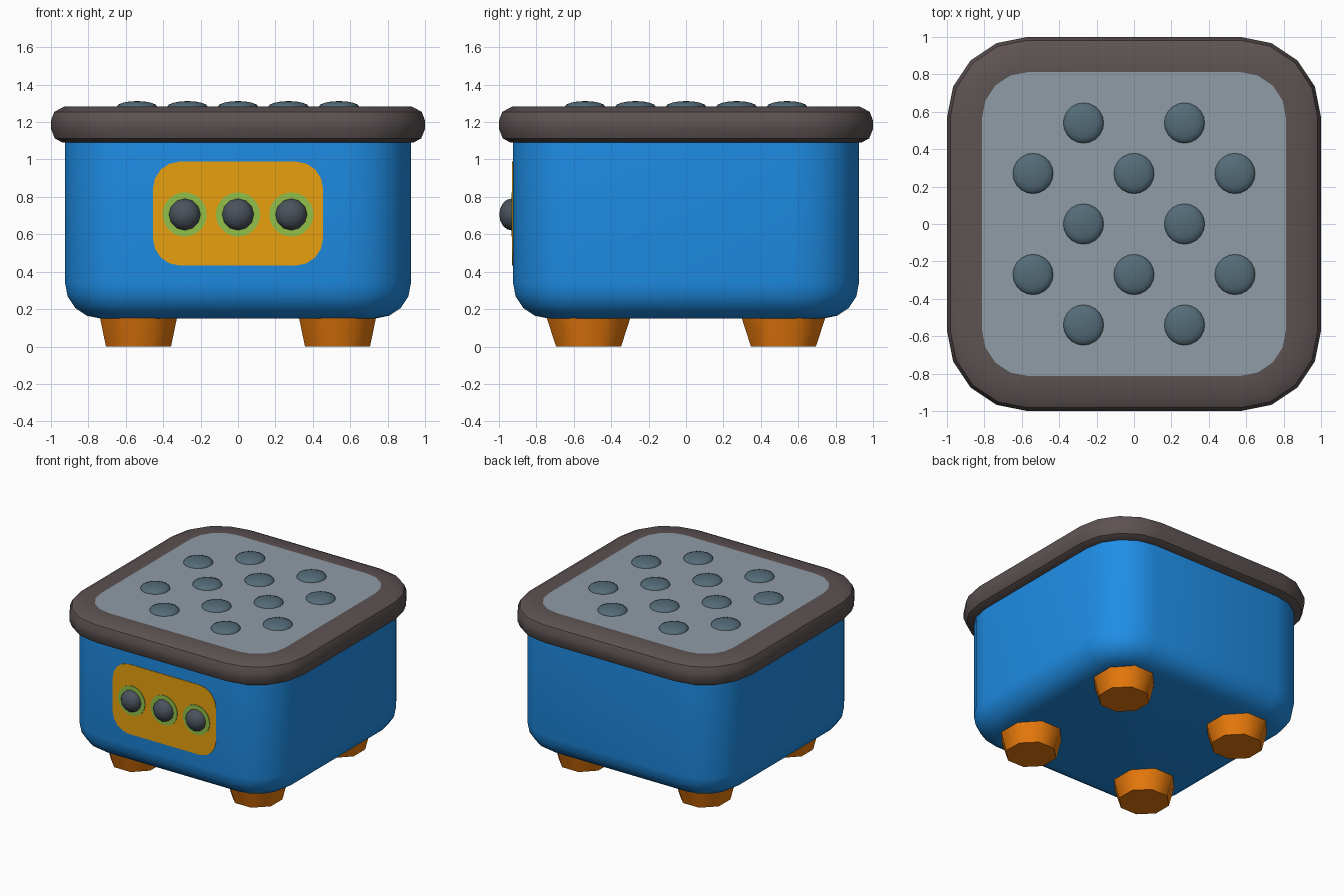
import bpy, bmesh, math
from mathutils import Matrix, Vector

if "Cube" in bpy.data.objects:
    bpy.data.objects.remove(bpy.data.objects["Cube"])


def material(name, r, g, b):
    def lin(c):
        c /= 255
        return c / 12.92 if c <= 0.04045 else ((c + 0.055) / 1.055) ** 2.4
    m = bpy.data.materials.new(name)
    m.diffuse_color = (lin(r), lin(g), lin(b), 1)
    m.use_nodes = True
    m.node_tree.nodes["Principled BSDF"].inputs["Base Color"].default_value = m.diffuse_color
    return m


BLUE = material("blue", 33, 150, 243)
BROWN = material("dark brown", 93, 82, 82)
GREY = material("plate grey", 144, 156, 166)
SLATE = material("slate", 84, 108, 120)
AMBER = material("amber", 238, 165, 15)
GREEN = material("green", 145, 192, 72)
DARK = material("dark grey", 74, 82, 92)
ORANGE = material("orange", 240, 126, 12)


def rounded_rect(hx, hy, r, seg=4):
    """Outline of a rounded rectangle, counter-clockwise."""
    pts = []
    for q, (sx, sy) in enumerate([(1, 1), (-1, 1), (-1, -1), (1, -1)]):
        for i in range(seg + 1):
            a = math.pi / 2 * (q + i / seg)
            pts.append((sx * (hx - r) + r * math.cos(a),
                        sy * (hy - r) + r * math.sin(a)))
    return pts


def ellipse(rx, ry, n, turn=0.0):
    return [(rx * math.cos(2 * math.pi * i / n + turn),
             ry * math.sin(2 * math.pi * i / n + turn)) for i in range(n)]


def loft(name, rings, mats, matrix=Matrix(), cap_mat=0, angle=35):
    """Closed solid through (outline, height) rings; the last cap may differ in colour."""
    bm = bmesh.new()
    loops = [[bm.verts.new((x, y, z)) for x, y in pts] for pts, z in rings]
    n = len(loops[0])
    for a, b in zip(loops, loops[1:]):
        for i in range(n):
            j = (i + 1) % n
            bm.faces.new((a[i], a[j], b[j], b[i]))
    bm.faces.new(loops[0][::-1])
    bm.faces.new(loops[-1]).material_index = cap_mat
    bmesh.ops.recalc_face_normals(bm, faces=bm.faces)
    me = bpy.data.meshes.new(name)
    bm.to_mesh(me)
    bm.free()
    for m in mats:
        me.materials.append(m)
    ob = bpy.data.objects.new(name, me)
    bpy.context.collection.objects.link(ob)
    ob.matrix_world = matrix
    bpy.ops.object.select_all(action='DESELECT')
    ob.select_set(True)
    bpy.context.view_layer.objects.active = ob
    bpy.ops.object.shade_smooth_by_angle(angle=math.radians(angle))
    return ob


def square_ring(half, z):
    # all rounded squares share the same corner centre at 0.57
    return rounded_rect(half, half, half - 0.57), z


def dome(name, r, h, n, mat, matrix, steps=4):
    rings = [(ellipse(r, r, n), -0.005)]
    for i in range(steps):
        a = math.pi / 2 * i / steps
        rings.append((ellipse(r * math.cos(a), r * math.cos(a), n), h * math.sin(a)))
    rings.append((ellipse(r * 0.05, r * 0.05, n), h))
    return loft(name, rings, [mat], matrix, angle=50)


# body with a rounded bottom edge
body = [square_ring(0.735 + 0.19 * math.sin(a), 0.34 - 0.19 * math.cos(a))
        for a in [math.pi / 8 * i for i in range(5)]]
loft("body", body + [square_ring(0.925, 1.11)], [BLUE])

# lid rim, with the grey top plate as its cap
profile = [(0.90, 1.09), (0.937, 1.09), (0.98, 1.113), (1.0, 1.163), (1.0, 1.208),
           (0.982, 1.255), (0.93, 1.282), (0.812, 1.282)]
loft("lid", [square_ring(h, z) for h, z in profile], [BROWN, GREY], cap_mat=1)

# low domes on the lid, in staggered rows
for row in range(-2, 3):
    for col in ((-1, 1) if row % 2 == 0 else (-2, 0, 2)):
        dome("lid_dome", 0.108, 0.03, 20, SLATE,
             Matrix.Translation((0.27 * col, 0.27 * row, 1.282)))

# front panel, green rings and knobs
face_front = Matrix.Rotation(math.pi / 2, 4, 'X')
panel = rounded_rect(0.455, 0.278, 0.145)
loft("front_panel", [(panel, -0.003), (panel, 0.004)], [AMBER],
     Matrix.Translation((0, -0.925, 0.711)) @ face_front)
for k in (-1, 0, 1):
    spot = Matrix.Translation((0.285 * k, -0.925, 0.706)) @ face_front
    disc = ellipse(0.118, 0.118, 24)
    loft("knob_ring", [(disc, 0), (disc, 0.009)], [GREEN], spot)
    dome("knob", 0.085, 0.065, 12, DARK,
         Matrix.Translation((0, -0.008, 0)) @ spot)

# tapered eight-sided feet
for sx in (-1, 1):
    for sy in (-1, 1):
        t = math.pi / 8
        k = 1 / math.cos(t)
        loft("foot", [(ellipse(0.174 * k, 0.174 * k, 8, t), 0),
                      (ellipse(0.206 * k, 0.224 * k, 8, t), 0.155)], [ORANGE],
             Matrix.Translation((0.532 * sx, 0.521 * sy, 0)), angle=50)
